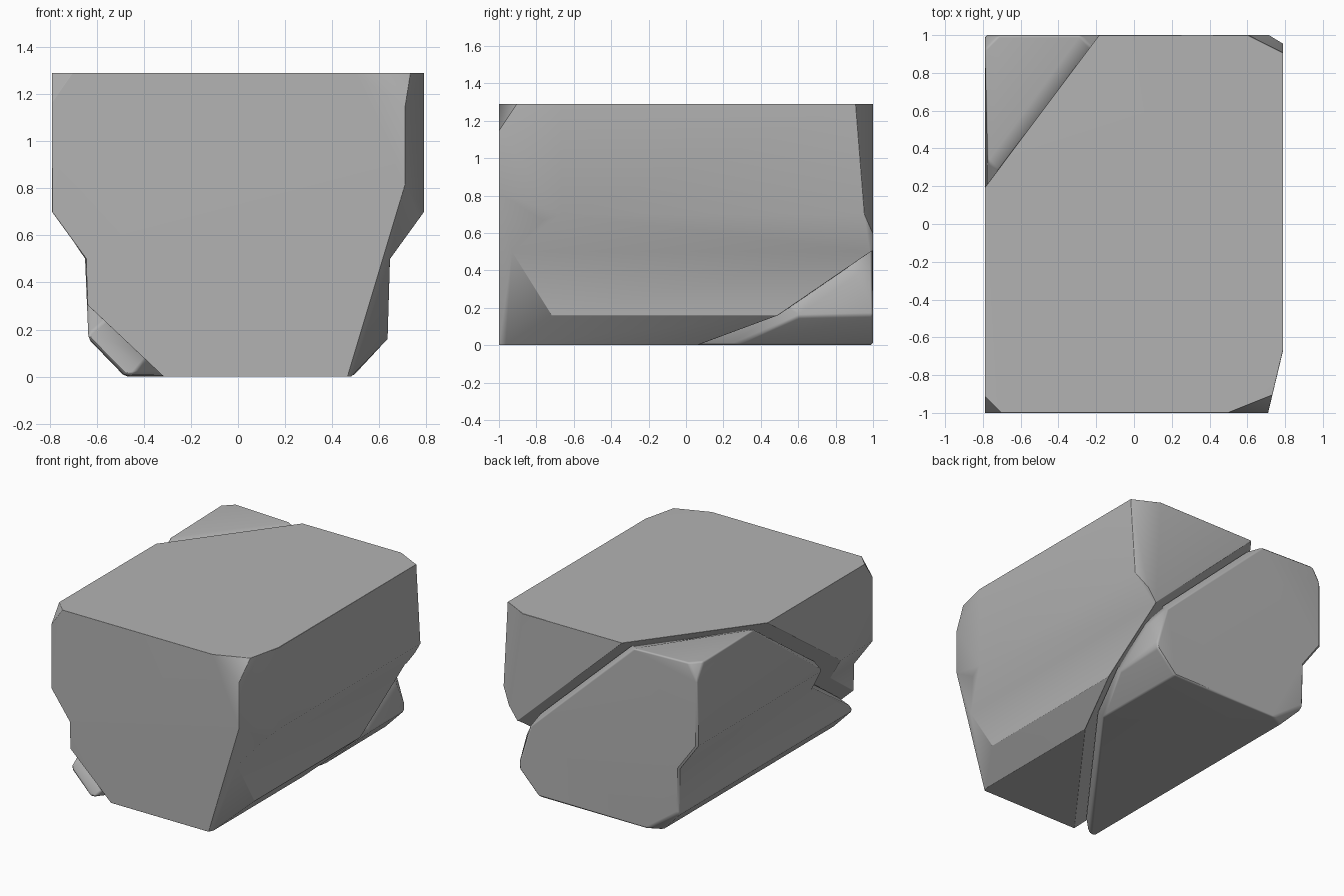
import bpy, bmesh
from math import radians
from mathutils import Vector

cube = bpy.data.objects.get("Cube")
if cube:
    bpy.data.objects.remove(cube, do_unlink=True)

stone = bpy.data.materials.new("grey stone")
stone.use_nodes = True
GREY = (0.45, 0.45, 0.45, 1)
stone.diffuse_color = GREY
stone.node_tree.nodes["Principled BSDF"].inputs["Base Color"].default_value = GREY

# Half of the waisted cross-section, from the base up
HALF = [(0.48, 0), (0.635, 0.16), (0.645, 0.5), (0.79, 0.7), (0.79, 1.29)]
# Fracture plane that splits the block in two
CRACK_POINT = Vector((-0.2, 1, 1.3))
CRACK_NORMAL = Vector((0.64, -0.48, 0.68)).normalized()


def cut(bm, point, normal):
    """Remove everything on the normal side and cap the hole."""
    bmesh.ops.bisect_plane(bm, geom=bm.verts[:] + bm.edges[:] + bm.faces[:], dist=1e-5,
                           plane_co=point, plane_no=normal, clear_outer=True)
    rim = [e for e in bm.edges if e.is_boundary]
    caps = bmesh.ops.holes_fill(bm, edges=rim, sides=0)["faces"] if rim else []
    bm.normal_update()
    return caps


def block():
    bm = bmesh.new()
    outline = HALF + [(-x, z) for x, z in reversed(HALF)]
    face = bm.faces.new([bm.verts.new((x, -1, z)) for x, z in outline])
    made = bmesh.ops.extrude_face_region(bm, geom=[face])["geom"]
    bmesh.ops.translate(bm, vec=(0, 2, 0),
                        verts=[v for v in made if isinstance(v, bmesh.types.BMVert)])
    bmesh.ops.recalc_face_normals(bm, faces=bm.faces)
    return bm


def chunk(name, crack_side, groove, chips):
    bm = block()
    for point, normal in chips:
        cut(bm, Vector(point), Vector(normal).normalized())
    # Worn edge along the crack
    caps = cut(bm, CRACK_POINT, CRACK_NORMAL * crack_side)
    rim = {e for f in caps for e in f.edges}
    bmesh.ops.bevel(bm, geom=list(rim), offset=groove, offset_type='WIDTH',
                    segments=1, affect='EDGES', clamp_overlap=True)
    bmesh.ops.remove_doubles(bm, verts=bm.verts, dist=0.003)
    # Worn outer edges
    bm.normal_update()
    sharp = [e for e in bm.edges if len(e.link_faces) == 2
             and e.is_convex and e.calc_face_angle(0) > radians(40)]
    bmesh.ops.bevel(bm, geom=sharp, offset=0.025, segments=1,
                    affect='EDGES', clamp_overlap=True)
    bmesh.ops.triangulate(bm, faces=[f for f in bm.faces if len(f.verts) > 4])
    mesh = bpy.data.meshes.new(name)
    bm.to_mesh(mesh)
    bm.free()
    mesh.materials.append(stone)
    ob = bpy.data.objects.new(name, mesh)
    bpy.context.collection.objects.link(ob)
    bpy.ops.object.select_all(action='DESELECT')
    ob.select_set(True)
    bpy.context.view_layer.objects.active = ob
    bpy.ops.object.shade_smooth_by_angle(angle=radians(42))
    ob.modifiers.new("face weighting", 'WEIGHTED_NORMAL').keep_sharp = True
    return ob


# Upper chunk, chipped at its front and back corners
chunk("upper_chunk", -1, 0.08, [
    ((0.71, -1, 1.2), (1, -0.24, 0)),
    ((0.57, -1, 0.35), (1, -0.43, -0.3)),
    ((0.79, 0.93, 1.0), (0.5, 1, 0.08)),
    ((-0.79, -0.94, 1.25), (-1, -1, 0.7)),
    ((0.6, -1, 1.22), (0.4, -1, 0.6)),
])

# Lower chunk, wedged under the fracture
chunk("lower_chunk", 1, 0.1, [
    ((-0.79, 0.95, 1.25), (-1, 1, 0.6)),
    ((0.62, 0.97, 0.3), (1, 0.6, 0.3)),
    ((-0.45, 1, 0.05), (-0.5, 1, -0.7)),
])
